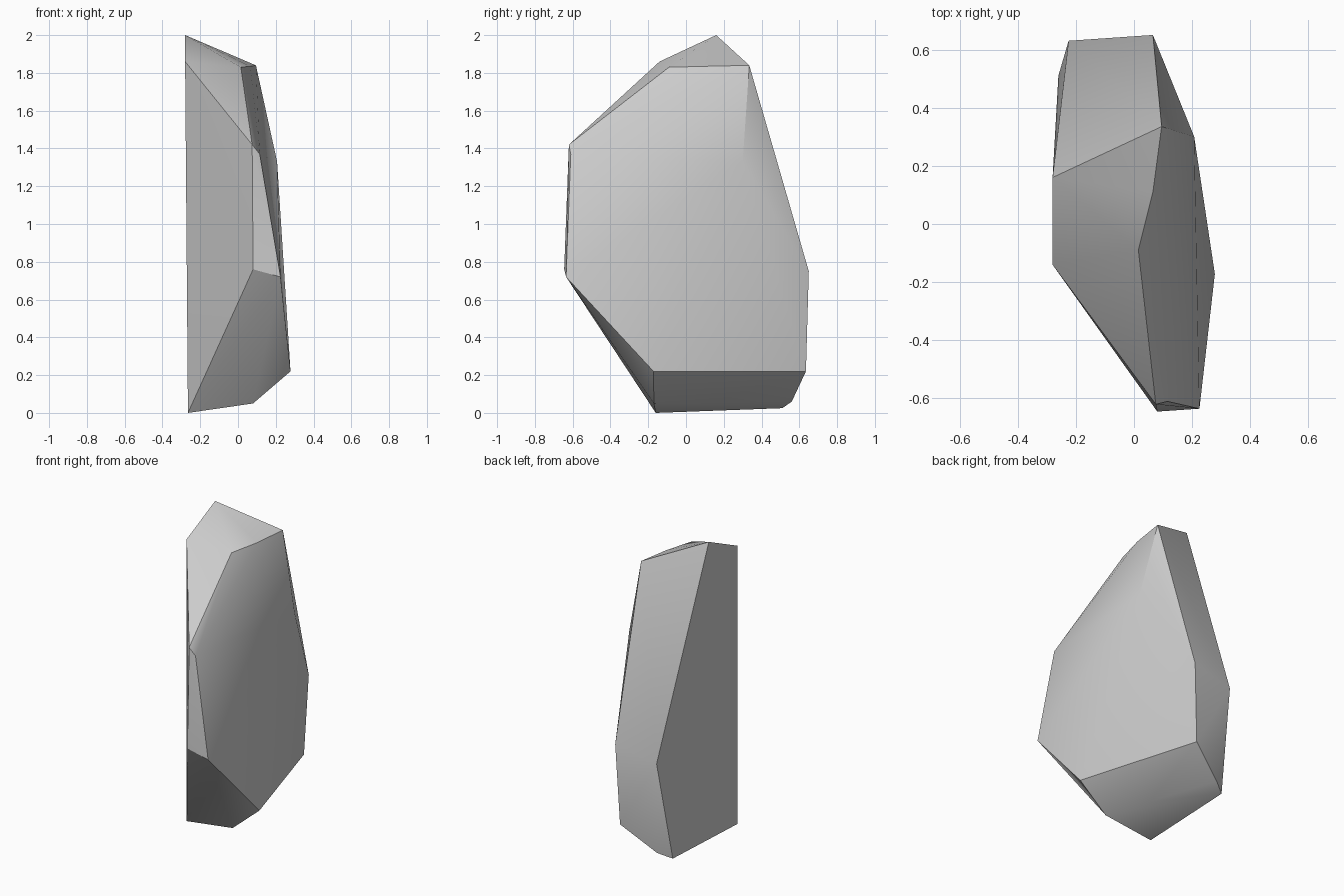
import bpy, bmesh, math

cube = bpy.data.objects.get("Cube")
if cube:
    bpy.data.objects.remove(cube, do_unlink=True)

# Stone colour
stone = bpy.data.materials.new("stone_grey")
stone.use_nodes = True
grey = (0.6, 0.6, 0.6, 1)
stone.diffuse_color = grey
stone.node_tree.nodes["Principled BSDF"].inputs["Base Color"].default_value = grey

# Corners of the chipped slab
flat_side = [(-.28, .16, 2), (-.28, -.14, 1.86), (-.265, -.16, 0),
             (-.26, .51, .025), (-.225, .63, .69)]
top_rim = [(.095, .335, 1.84), (.065, .11, 1.835), (.015, -.09, 1.83)]
front_rim = [(.075, -.62, 1.42), (.115, -.61, 1.37),
             (.225, -.635, .72), (.08, -.645, .76)]
bulging_side = [(.207, .3, 1.33), (.065, .65, .75), (.04, .635, .22),
                (.21, 0, .205), (.278, -.172, .22)]
base_rim = [(.08, -.17, .05), (-.02, .13, .05), (-.18, .56, .06)]

# Wrap the corners into one convex rock
bm = bmesh.new()
for corner in flat_side + top_rim + front_rim + bulging_side + base_rim:
    bm.verts.new(corner)
hull = bmesh.ops.convex_hull(bm, input=bm.verts)
loose = set(hull["geom_interior"]) | set(hull["geom_unused"])
bmesh.ops.delete(bm, geom=[v for v in loose if isinstance(v, bmesh.types.BMVert)],
                 context='VERTS')
bmesh.ops.dissolve_limit(bm, angle_limit=math.radians(2),
                         verts=bm.verts, edges=bm.edges)
bmesh.ops.recalc_face_normals(bm, faces=bm.faces)

mesh = bpy.data.meshes.new("rock_slab")
bm.to_mesh(mesh)
bm.free()
mesh.materials.append(stone)
rock = bpy.data.objects.new("rock_slab", mesh)
bpy.context.collection.objects.link(rock)

# Soften shallow facets, keep strong ridges
bpy.context.view_layer.objects.active = rock
rock.select_set(True)
bpy.ops.object.shade_smooth_by_angle(angle=math.radians(30))
